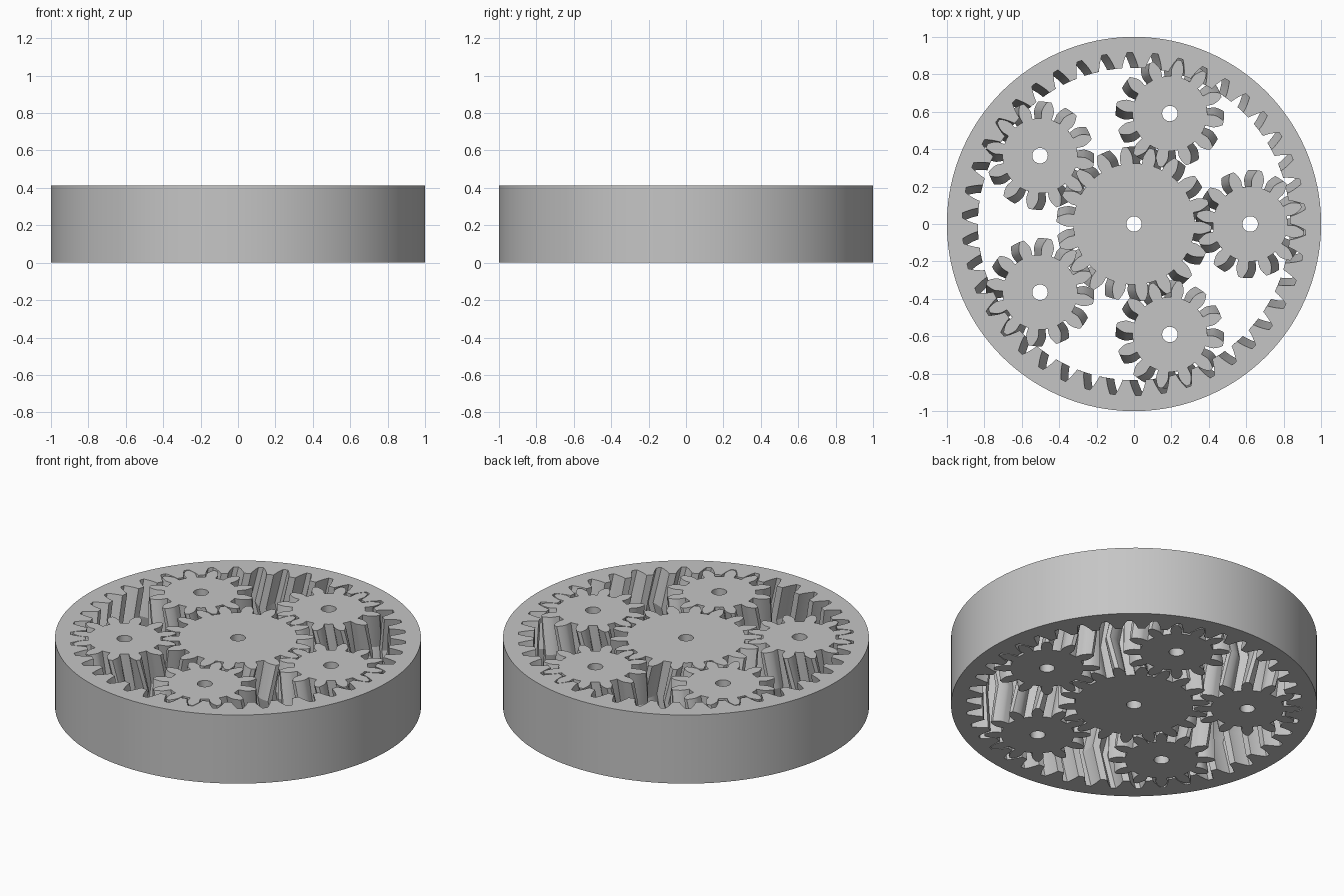
import bpy, bmesh, math

if "Cube" in bpy.data.objects:
    bpy.data.objects.remove(bpy.data.objects["Cube"])

M = 2 / 48.333          # gear module (overall diameter is 2)
H = 10 * M              # gear width
HELIX = math.radians(12)
PRESSURE = math.atan(math.tan(math.radians(20)) / math.cos(HELIX))

grey = bpy.data.materials.new("light_grey")
grey.diffuse_color = (0.56, 0.56, 0.56, 1)
grey.use_nodes = True
grey.node_tree.nodes["Principled BSDF"].inputs["Base Color"].default_value = grey.diffuse_color


def inv(base, r):
    a = math.acos(min(1, base / r))
    return math.tan(a) - a


def outline(z, tip, root, play, steps=6):
    """Involute gear outline as (radius, angle) pairs, one tooth centred on angle 0."""
    pitch = z * M / 2
    base = pitch * math.cos(PRESSURE)
    half = math.pi / 2 * (1 - play) / z + inv(base, pitch)
    start = max(base, root)
    radii = [start + (tip - start) * i / steps for i in range(steps + 1)]
    if base > root:
        radii.insert(0, root)
    flank = [(r, half - inv(base, max(r, base))) for r in radii]
    tooth = [(r, -a) for r, a in flank] + [(r, a) for r, a in reversed(flank)]
    tooth.append((root, math.pi / z))
    return [(r, a + 2 * math.pi * k / z) for k in range(z) for r, a in tooth]


def circle(radius, sides):
    return [(radius, 2 * math.pi * k / sides) for k in range(sides)]


def herringbone(name, z, teeth, plain, hand, phase=0.0):
    """Toothed wall with mirrored helix, plain round wall, flat caps between them."""
    bm = bmesh.new()
    twist = H / 2 * math.tan(HELIX) / (z * M / 2) * hand

    def wall(points, levels):
        loops = []
        for zc, turn in levels:
            loops.append([bm.verts.new((r * math.cos(a + turn), r * math.sin(a + turn), zc))
                          for r, a in points])
        n = len(points)
        for lo, hi in zip(loops, loops[1:]):
            for i in range(n):
                j = (i + 1) % n
                bm.faces.new((lo[i], lo[j], hi[j], hi[i]))
        return loops[0], loops[-1]

    levels = [(H * t, phase - twist * abs(2 * t - 1)) for t in (0, 0.25, 0.5, 0.75, 1)]
    ends_a = wall(teeth, levels)
    ends_b = wall(plain, [(0, 0), (H, 0)])
    for a, b in zip(ends_a, ends_b):
        edges = [bm.edges.get((loop[i - 1], loop[i])) for loop in (a, b) for i in range(len(loop))]
        bmesh.ops.triangle_fill(bm, edges=edges, use_beauty=True, normal=(0, 0, 1))
    bmesh.ops.recalc_face_normals(bm, faces=bm.faces)
    mesh = bpy.data.meshes.new(name)
    bm.to_mesh(mesh)
    bm.free()
    mesh.materials.append(grey)
    return add(name, mesh)


def add(name, mesh):
    obj = bpy.data.objects.new(name, mesh)
    bpy.context.collection.objects.link(obj)
    return obj


SUN, PLANET = 18, 12
RING = SUN + 2 * PLANET
bore = circle(M, 32)

# Outer ring with internal teeth
ring = herringbone("ring_gear", RING,
                   outline(RING, (RING / 2 + 7 / 6) * M, (RING / 2 - 0.834) * M, -0.05),
                   circle(1.0, 120), 1)

# Central gear, opposite hand, turned half a tooth to mesh
sun = herringbone("sun_gear", SUN,
                  outline(SUN, (SUN / 2 + 1) * M, (SUN / 2 - 7 / 6) * M, 0.05),
                  bore, -1, math.pi / SUN)

# Five identical planet gears around the centre
first = herringbone("planet_gear_1", PLANET,
                    outline(PLANET, (PLANET / 2 + 1) * M, (PLANET / 2 - 7 / 6) * M, 0.05),
                    bore, 1)
planets = [first] + [add(f"planet_gear_{k}", first.data) for k in range(2, 6)]
orbit = (SUN + PLANET) / 2 * M
for k, planet in enumerate(planets):
    a = 2 * math.pi * k / 5
    planet.location = (orbit * math.cos(a), orbit * math.sin(a), 0)

# Smooth curved walls, crisp tooth edges
for obj in (ring, sun, first):
    bpy.ops.object.select_all(action='DESELECT')
    obj.select_set(True)
    bpy.context.view_layer.objects.active = obj
    bpy.ops.object.shade_smooth_by_angle(angle=math.radians(20))
